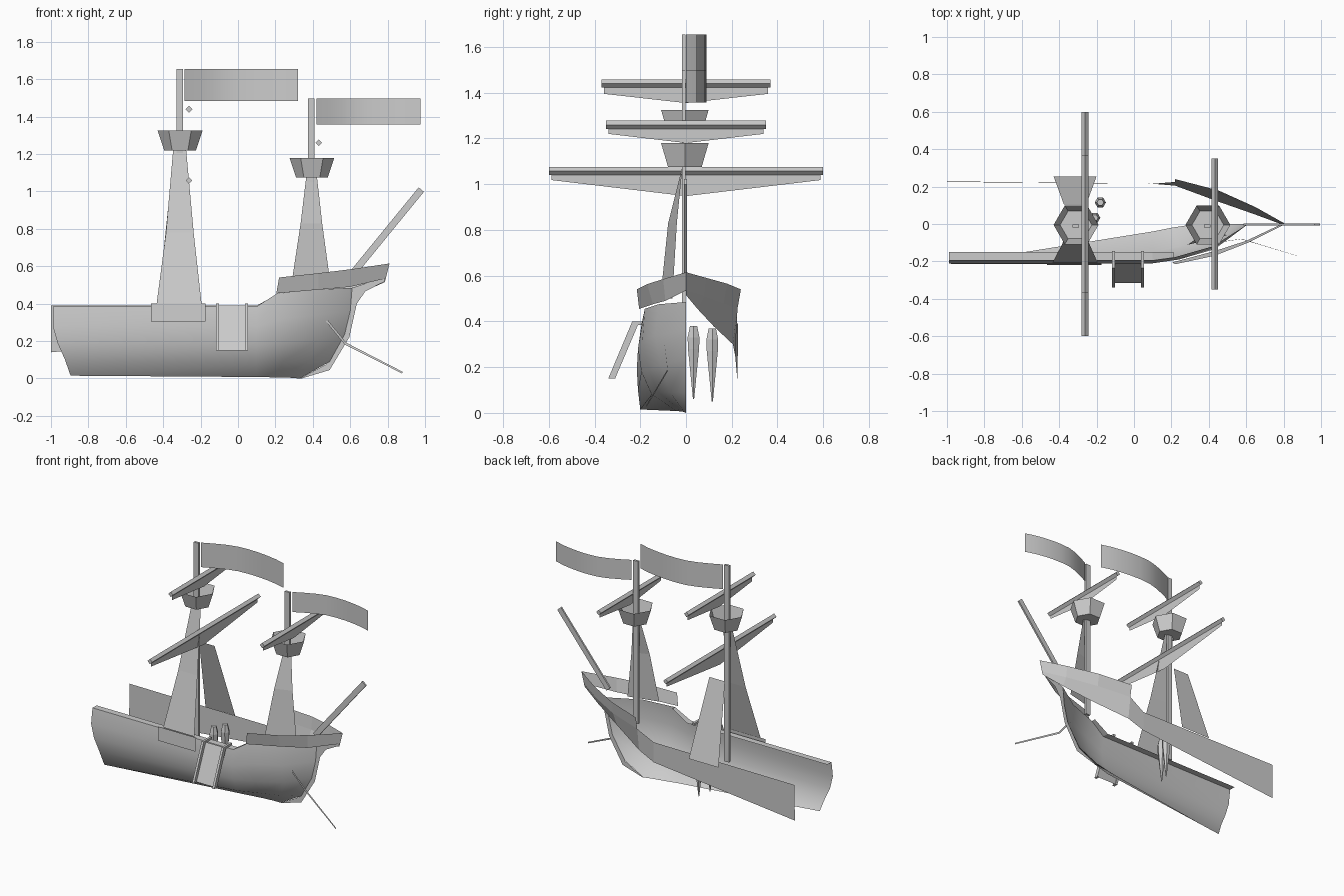
import bpy, math
from mathutils import Vector


def make(name, verts, faces, smooth=False):
    me = bpy.data.meshes.new(name)
    me.from_pydata(verts, [], faces)
    me.update()
    ob = bpy.data.objects.new(name, me)
    bpy.context.collection.objects.link(ob)
    if smooth:
        for p in me.polygons:
            p.use_smooth = True
    return ob


def sheet(name, columns, smooth=False):
    """Skin a grid of quads over equally long columns of points."""
    n = len(columns[0])
    verts = [p for c in columns for p in c]
    faces = [(i * n + j, (i + 1) * n + j, (i + 1) * n + j + 1, i * n + j + 1)
             for i in range(len(columns) - 1) for j in range(n - 1)]
    return make(name, verts, faces, smooth)


def beam(name, a, b, side, depth):
    """Four-sided bar from a to b with half-extents given as two vectors."""
    a, b, s, d = map(Vector, (a, b, side, depth))
    ring = (s + d, s - d, -s - d, d - s)
    verts = [a + r for r in ring] + [b + r for r in ring]
    faces = [(i, (i + 1) % 4, 4 + (i + 1) % 4, 4 + i) for i in range(4)]
    return make(name, verts, faces + [(3, 2, 1, 0), (4, 5, 6, 7)])


def lathe(name, cx, cy, profile, n, cap_top=False):
    """Rings of n sides stacked along z, with closed bottom."""
    verts = [(cx + r * math.cos(2 * math.pi * k / n), cy + r * math.sin(2 * math.pi * k / n), z)
             for r, z in profile for k in range(n)]
    faces = [(i * n + k, i * n + (k + 1) % n, (i + 1) * n + (k + 1) % n, (i + 1) * n + k)
             for i in range(len(profile) - 1) for k in range(n)]
    faces.append(tuple(reversed(range(n))))
    if cap_top:
        faces.append(tuple(range(len(verts) - n, len(verts))))
    return make(name, verts, faces)


# Near hull side, curving from the stern to the stem
hull = [
    [(-.895, -.2, .015), (-.925, -.21, .1), (-.965, -.215, .19), (-.99, -.21, .28), (-.99, -.195, .385)],
    [(.1, -.04, .008), (.1, -.15, .08), (.1, -.195, .18), (.1, -.21, .28), (.1, -.195, .385)],
    [(.2, -.02, .006), (.24, -.12, .09), (.25, -.165, .19), (.24, -.19, .32), (.21, -.18, .455)],
    [(.28, -.008, .004), (.38, -.07, .09), (.43, -.11, .21), (.43, -.135, .34), (.42, -.12, .475)],
    [(.33, 0, 0), (.49, 0, .09), (.57, 0, .235), (.60, 0, .36), (.61, 0, .485)],
]
sheet("hull_side", hull, True)
sheet("hull_rail", [[(-.99, -.195, .385), (-.99, -.15, .385)],
                    [(.1, -.195, .385), (.1, -.15, .385)],
                    [(.21, -.18, .455), (.21, -.15, .455)]])

# Stem plate on the centre line
sheet("stem", [[(.33, 0, 0), (.34, 0, 0)], [(.47, 0, .075), (.49, 0, .045)],
               [(.57, 0, .235), (.595, 0, .22)], [(.60, 0, .36), (.635, 0, .4)],
               [(.61, 0, .485), (.68, 0, .465)], [(.78, 0, .54), (.785, 0, .52)]])

# Bow bulwark on the near side
sheet("bow_bulwark", [[(.205, -.205, .455), (.22, -.215, .54)],
                      [(.43, -.145, .475), (.43, -.17, .563)],
                      [(.6, -.09, .49), (.61, -.1, .585)],
                      [(.79, 0, .535), (.81, 0, .615)]])

# Far side planking, with the raised bow part
sheet("far_side", [[(-1, .225, .14), (-1, .228, .39)],
                   [(.1, .215, .25), (.1, .215, .39)],
                   [(.22, .205, .30), (.22, .225, .455)],
                   [(.45, .12, .38), (.45, .165, .48)],
                   [(.65, .05, .455), (.65, .08, .51)],
                   [(.785, 0, .515), (.79, 0, .535)]])
sheet("far_bow_bulwark", [[(.22, .225, .455), (.22, .24, .54)],
                          [(.45, .165, .48), (.45, .18, .565)],
                          [(.65, .08, .51), (.65, .09, .59)],
                          [(.79, 0, .535), (.81, 0, .615)]])

# Masts and bowsprit
for name, x, z0, z1 in (("main_mast", -.312, .28, 1.655), ("fore_mast", .392, .36, 1.498)):
    beam(name, (x, -.01, z0), (x, -.01, z1), (.018, 0, 0), (0, .008, 0))
beam("bowsprit", (.6, -.002, .545), (.98, -.002, 1.01), (.014, 0, -.012), (0, .006, 0))

# Crow's nests, open hexagonal tubs
for name, x, z0, z1 in (("main_crows_nest", -.31, 1.22, 1.325), ("fore_crows_nest", .395, 1.075, 1.18)):
    lathe(name, x, -.005, [(.085, z0), (.12, z1)], 6)

# Shrouds
sheet("main_shroud", [[(-.347, -.015, 1.22), (-.277, -.015, 1.22)],
                      [(-.385, -.11, .78), (-.237, -.11, .78)],
                      [(-.435, -.205, .4), (-.195, -.205, .4)]])
sheet("main_shroud_foot", [[(-.465, -.212, .4), (-.175, -.212, .4)],
                           [(-.465, -.218, .305), (-.175, -.218, .305)]])
sheet("main_far_shroud", [[(-.375, .105, .9), (-.255, .105, .9)],
                          [(-.43, .255, .37), (-.2, .255, .37)]])
sheet("fore_shroud", [[(.365, -.015, 1.08), (.422, -.015, 1.08)],
                      [(.335, -.078, .83), (.45, -.04, .83)],
                      [(.285, -.112, .5), (.495, -.06, .5)]])

# Yards with their furled sails
for name, x, z, half, drop_end, drop_mid in (("main_yard", -.262, 1.058, .6, .04, .11),
                                             ("main_top_yard", -.262, 1.44, .37, .045, .085),
                                             ("fore_yard", .432, 1.26, .35, .04, .08)):
    r = .009
    beam(name, (x, -half, z), (x, half, z), (r, 0, r), (r, 0, -r))
    h = half - .012
    sheet(name + "_sail", [[(x, -h, z - .01), (x, -h, z - drop_end)],
                           [(x, 0, z - .01), (x, 0, z - drop_mid)],
                           [(x, h, z - .01), (x, h, z - drop_end)]])

# Flags, bowed sideways
bow = (0, .035, .065, .085, .09, .088, .08, .067, .045)
for name, x0, x1, z0, z1 in (("main_flag", -.287, .322, 1.483, 1.655), ("fore_flag", .42, .975, 1.358, 1.498)):
    cols = []
    for i, y in enumerate(bow):
        x = x0 + (x1 - x0) * i / (len(bow) - 1)
        cols.append([(x, y, z0), (x, y, z1)])
    sheet(name, cols, True)

# Boarding ramp: two bent rails and the panel between
rail = [(-.145, .4), (-.235, .4), (-.34, .15), (-.31, .15), (-.21, .385), (-.145, .385)]
for name, x in (("ramp_rail_left", -.117), ("ramp_rail_right", .038)):
    verts = [(x + dx, y, z) for dx in (0, .016) for y, z in rail]
    faces = [(i, (i + 1) % 6, 6 + (i + 1) % 6, 6 + i) for i in range(6)]
    for k in (0, 6):
        faces += [(k, k + 1, k + 4, k + 5), (k + 1, k + 2, k + 3, k + 4)]
    make(name, verts, faces)
sheet("ramp_panel", [[(-.101, -.212, .39), (-.101, -.315, .15)], [(.038, -.212, .39), (.038, -.315, .15)]])

# Pointed jars standing inside the hull
for name, x, y, z in (("jar_a", -.21, .033, .06), ("jar_b", -.18, .115, .05)):
    lathe(name, x, y, [(.003, z), (.028, z + .22), (.03, z + .27), (.018, z + .32)], 6, True)

# Oar on the bow
sheet("oar", [[(.465, -.095, .31), (.48, -.095, .312)],
              [(.57, -.08, .182), (.578, -.08, .192)],
              [(.877, -.172, .027), (.88, -.172, .036)]])
